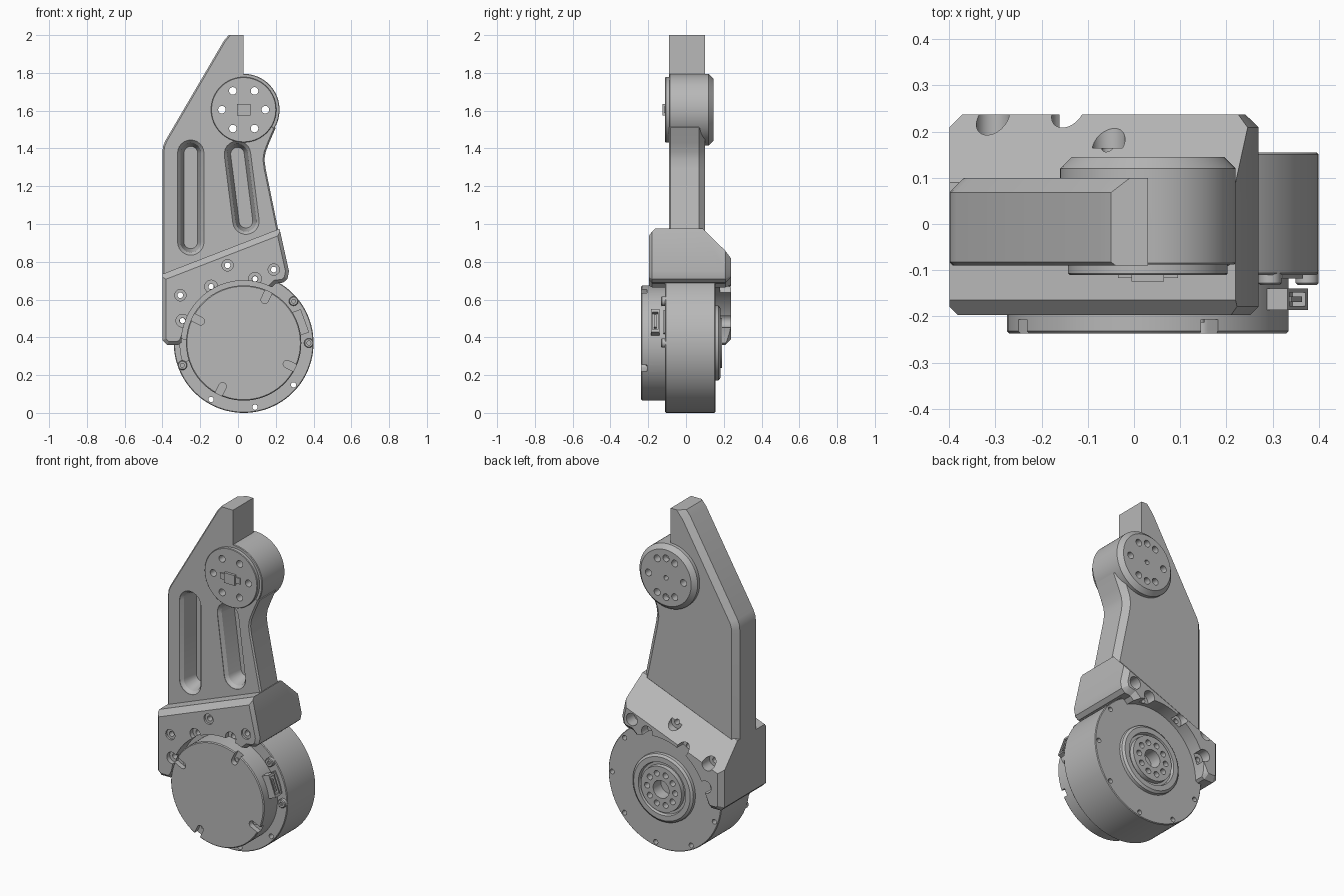
import bpy, bmesh
from math import sin, cos, pi, radians
from mathutils import Vector, Matrix

if "Cube" in bpy.data.objects:
    bpy.data.objects.remove(bpy.data.objects["Cube"])

grey = bpy.data.materials.new("machined_grey")
grey.use_nodes = True
grey.diffuse_color = (0.48, 0.48, 0.48, 1)
grey.node_tree.nodes["Principled BSDF"].inputs["Base Color"].default_value = grey.diffuse_color

MOTOR = (0.03, 0.37)
HUB = (0.03, 1.605)


def finish(name, bm):
    bmesh.ops.recalc_face_normals(bm, faces=bm.faces)
    mesh = bpy.data.meshes.new(name)
    bm.to_mesh(mesh)
    bm.free()
    mesh.materials.append(grey)
    ob = bpy.data.objects.new(name, mesh)
    bpy.context.collection.objects.link(ob)
    return ob


def loft(name, loops, planes=()):
    """Skin matching loops, cap both ends, then trim by planes."""
    bm = bmesh.new()
    rings = [[bm.verts.new(p) for p in loop] for loop in loops]
    n = len(rings[0])
    for a, b in zip(rings, rings[1:]):
        for i in range(n):
            j = (i + 1) % n
            bm.faces.new((a[i], a[j], b[j], b[i]))
    bm.faces.new(rings[0][::-1])
    bm.faces.new(rings[-1])
    for co, no in planes:
        geom = bm.verts[:] + bm.edges[:] + bm.faces[:]
        bmesh.ops.bisect_plane(bm, geom=geom, plane_co=co, plane_no=no, clear_outer=True)
        bmesh.ops.holes_fill(bm, edges=[e for e in bm.edges if e.is_boundary])
    return finish(name, bm)


def lathe(name, profile, centre, seg=72):
    """Turn (radius, y) pairs about an axis along y."""
    return loft(name, [[(centre[0] + r * cos(2 * pi * i / seg), y, centre[1] + r * sin(2 * pi * i / seg))
                        for i in range(seg)] for r, y in profile])


def inset(pts, d, flat):
    """Inset a counter-clockwise outline, leaving the flat edges in place."""
    out = []
    n = len(pts)
    for i in range(n):
        p, q, s = (Vector(pts[k % n]) for k in (i - 1, i, i + 1))
        e, f = (q - p).normalized(), (s - q).normalized()
        a, b = Vector((-e.y, e.x)), Vector((-f.y, f.x))
        da = 0 if (i - 1) % n in flat else d
        db = 0 if i in flat else d
        det = a.x * b.y - a.y * b.x
        out.append(q + Vector((da * b.y - db * a.y, a.x * db - b.x * da)) / det)
    return out


def prism(name, pts, y0, y1, c0, c1, flat=(), planes=()):
    """Extrude an outline along y with chamfered front and back rims."""
    levels = [(y0, c0), (y0 + c0, 0), (y1 - c1, 0), (y1, c1)]
    return loft(name, [[(p[0], y, p[1]) for p in inset(pts, c, flat)] for y, c in levels], planes)


def box(name, centre, size, angle=0):
    bm = bmesh.new()
    bmesh.ops.create_cube(bm, size=1)
    m = Matrix.Translation(centre) @ Matrix.Rotation(-radians(angle), 4, 'Y') @ Matrix.Diagonal((*size, 1))
    bm.transform(m)
    return finish(name, bm)


def combine(ob, tool, op='DIFFERENCE'):
    mod = ob.modifiers.new("combine", 'BOOLEAN')
    mod.operation, mod.object, mod.solver = op, tool, 'EXACT'
    bpy.context.view_layer.objects.active = ob
    bpy.ops.object.modifier_apply(modifier=mod.name)
    bpy.data.objects.remove(tool)


def bore(ob, c, r, y0, y1, seg=24):
    combine(ob, lathe("cutter", [(r, y0), (r, y1)], c, seg))


def polar(c, r, deg):
    return (c[0] + r * cos(radians(deg)), c[1] + r * sin(radians(deg)))


def stadium(a, b, r, y):
    """Rounded slot outline between two centres."""
    a, b = Vector(a), Vector(b)
    d = (b - a).normalized()
    s = Vector((-d.y, d.x))
    pts = []
    for c, sign in ((b, 1), (a, -1)):
        for i in range(13):
            t = pi * i / 12
            p = c + (d * sin(t) - s * cos(t)) * r * sign
            pts.append((p.x, y, p.y))
    return pts


# Upper arm plate joined to the round joint housing
arm_outline = [(-0.4, 0.69), (0.22, 0.935), (0.147, 1.29), (0.14, 1.34), (0.146, 1.38), (0.165, 1.43),
               (0.2, 1.51), (0.03, 1.6), (0.03, 2.0), (-0.05, 2.0), (-0.075, 1.97),
               (-0.385, 1.44), (-0.397, 1.41), (-0.4, 1.38)]
arm = prism("upper_arm", arm_outline, -0.09, 0.1, 0.008, 0.032, flat=(7, 8))
combine(arm, lathe("housing", [(0.187, -0.088), (0.19, -0.084), (0.19, 0.12), (0.165, 0.145)], HUB), 'UNION')
for a, b in (((-0.25, 0.905), (-0.25, 1.375)), ((0.042, 1.015), (-0.003, 1.37))):
    combine(arm, loft("slot_cutter", [stadium(a, b, r, y) for r, y in
                                      ((0.07, -0.15), (0.07, -0.088), (0.055, -0.07), (0.036, 0.02))]))

# Front cover of the joint
cover = lathe("joint_cover", [(0.173, -0.08), (0.173, -0.107), (0.17, -0.11)], HUB)
for k in range(6):
    for part in (arm, cover):
        bore(part, polar(HUB, 0.115, 60 * k), 0.02, -0.3, 0.3)
for deg in (90, 270):
    bore(arm, polar(HUB, 0.115, deg), 0.02, 0.11, 0.3)
bore(arm, HUB, 0.014, 0.11, 0.3)
box("joint_plug", (0.03, -0.112, 1.605), (0.07, 0.026, 0.06))
box("joint_plug_wings", (0.03, -0.11, 1.605), (0.13, 0.014, 0.035))

# Lower bracket clamping the motor
slope = Vector((-0.361, 0, 0.932))
back = Vector((0, 1, 0))
bracket_outline = [(-0.4, 0.735), (-0.4, 0.385), (-0.375, 0.36), (-0.315, 0.36), (-0.295, 0.375),
                   (-0.27, 0.43), (0.13, 0.62), (0.2, 0.685), (0.24, 0.69),
                   (0.262, 0.71), (0.27, 0.75), (0.22, 0.975)]
bracket = prism("motor_bracket", bracket_outline, -0.197, 0.237, 0.018, 0.028,
                planes=[((0.22, 0.09, 0.975), slope + back), ((0.22, -0.165, 0.975), slope - back)])
bore(bracket, MOTOR, 0.372, -0.111, 0.156, 96)
bore(bracket, MOTOR, 0.33, -0.4, 0.4, 96)
for deg in (67.7, 101.7, 143):
    p = polar(MOTOR, 0.42, deg)
    bore(bracket, p, 0.015, -0.4, 0.4)
    bore(bracket, p, 0.03, -0.4, -0.185)
    bore(bracket, p, 0.036, 0.165, 0.4)
for deg in (80, 120, 160):
    p = polar(MOTOR, 0.345, deg)
    bore(bracket, p, 0.015, -0.4, 0.4)
    bore(bracket, p, 0.034, -0.4, -0.17)
    bore(bracket, p, 0.036, 0.18, 0.4)

# Motor body with stepped output on the back
motor = lathe("motor_body", [(0.366, -0.11), (0.37, -0.106), (0.37, 0.151), (0.366, 0.155), (0.2, 0.155),
                             (0.198, 0.172), (0.185, 0.182), (0.155, 0.182), (0.15, 0.165), (0.135, 0.165),
                             (0.133, 0.19), (0.052, 0.19), (0.05, 0.12)], MOTOR, 96)
for k in range(9):
    bore(motor, polar(MOTOR, 0.345, 40 * k), 0.014, -0.3, 0.3)
for k in range(10):
    bore(motor, polar(MOTOR, 0.092, 36 * k), 0.017, 0.15, 0.3, 16)

# Front motor cap with four radial clip notches
cap = lathe("motor_cap", [(0.305, -0.1), (0.305, -0.232), (0.3, -0.237)], MOTOR, 96)
for deg in (153, 64, -26, -116):
    ends = polar(MOTOR, 0.255, deg), polar(MOTOR, 0.34, deg)
    combine(cap, loft("notch_cutter", [stadium(*ends, 0.02, y) for y in (-0.3, -0.207)]))
    lathe("clip_screw", [(0.011, -0.2), (0.011, -0.213)], ends[0], 16)

# Screws, edge pads and the cable connector
for k in (0, 1, 5):
    p = polar(MOTOR, 0.345, 40 * k)
    screw = lathe("flange_screw", [(0.025, -0.1), (0.025, -0.128), (0.021, -0.132)], p, 24)
    bore(screw, p, 0.011, -0.2, -0.12, 6)
for deg in (20, 187):
    rim = [polar(MOTOR, r, deg + s * t) for r, s in ((0.3, 1), (0.34, -1)) for t in (-11, -4, 4, 11)]
    loft("edge_pad", [[(x, y, z) for x, z in rim] for y in (-0.118, -0.1)])
x, z = polar(MOTOR, 0.32, 20)
socket = box("cable_socket", (x, -0.163, z), (0.05, 0.046, 0.13), 20)
x, z = polar(MOTOR, 0.345, 20)
combine(socket, box("socket_cutter", (x, -0.163, z), (0.06, 0.03, 0.1), 20))
box("socket_pins", (x - 0.012, -0.163, z - 0.004), (0.02, 0.012, 0.07), 20)

# Smooth the turned surfaces while keeping machined edges crisp
bpy.ops.object.select_all(action='DESELECT')
for ob in bpy.context.scene.objects:
    if ob.type == 'MESH' and grey.name in ob.data.materials:
        ob.select_set(True)
        bpy.context.view_layer.objects.active = ob
bpy.ops.object.shade_smooth_by_angle(angle=radians(25))
